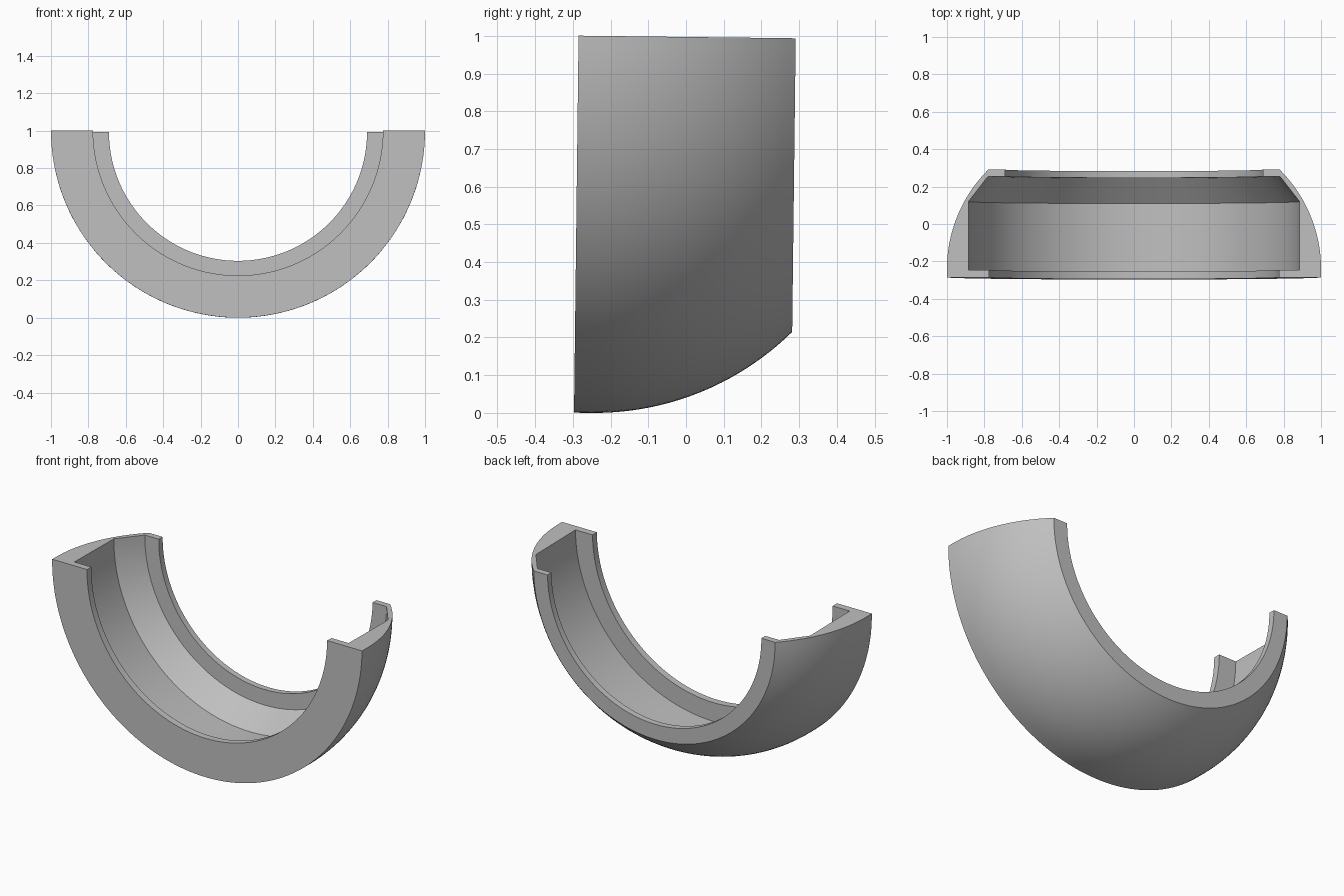
import bpy
import bmesh
import math
from mathutils import Matrix

if "Cube" in bpy.data.objects:
    bpy.data.objects.remove(bpy.data.objects["Cube"], do_unlink=True)

SEGMENTS = 96
FRONT, BACK = -0.285, 0.291
TILT = -0.012

# Single grey material
grey = bpy.data.materials.new("plain grey")
grey.use_nodes = True
colour = (0.52, 0.52, 0.52, 1)
grey.diffuse_color = colour
grey.node_tree.nodes["Principled BSDF"].inputs["Base Color"].default_value = colour

# Wall section as (radius, depth): domed outside, then lips and cavity
bulge, start = 0.748, -0.24
section = [(1.0, FRONT)]
steps = 20
for i in range(steps + 1):
    y = start + (BACK - start) * i / steps
    section.append((1 - bulge + math.sqrt(bulge ** 2 - (y - start) ** 2), y))
section += [
    (0.69, BACK), (0.69, 0.255),        # back lip
    (0.78, 0.255), (0.885, 0.12),       # sloped cavity shoulder
    (0.885, -0.245), (0.775, -0.245),   # cavity floor and front lip
    (0.775, FRONT),
]

# Sweep the section through the lower half circle
bm = bmesh.new()
rings = []
for i in range(SEGMENTS + 1):
    a = math.pi + math.pi * i / SEGMENTS
    rings.append([bm.verts.new((r * math.cos(a), y, r * math.sin(a)))
                  for r, y in section])
n = len(section)
for a, b in zip(rings, rings[1:]):
    for j in range(n):
        k = (j + 1) % n
        bm.faces.new((a[j], a[k], b[k], b[j]))

# Flat cut ends
bm.faces.new(rings[0])
bm.faces.new(rings[-1])
bmesh.ops.recalc_face_normals(bm, faces=bm.faces[:])

# Slight lean, then rest on the ground
bm.transform(Matrix.Rotation(TILT, 4, "X"))
low = min(v.co.z for v in bm.verts)
bmesh.ops.translate(bm, verts=bm.verts[:], vec=(0, 0, -low))

mesh = bpy.data.meshes.new("half_ring_housing")
bm.to_mesh(mesh)
bm.free()
mesh.materials.append(grey)
housing = bpy.data.objects.new("half_ring_housing", mesh)
bpy.context.collection.objects.link(housing)

bpy.ops.object.select_all(action="DESELECT")
housing.select_set(True)
bpy.context.view_layer.objects.active = housing
bpy.ops.object.shade_smooth_by_angle(angle=math.radians(25))
